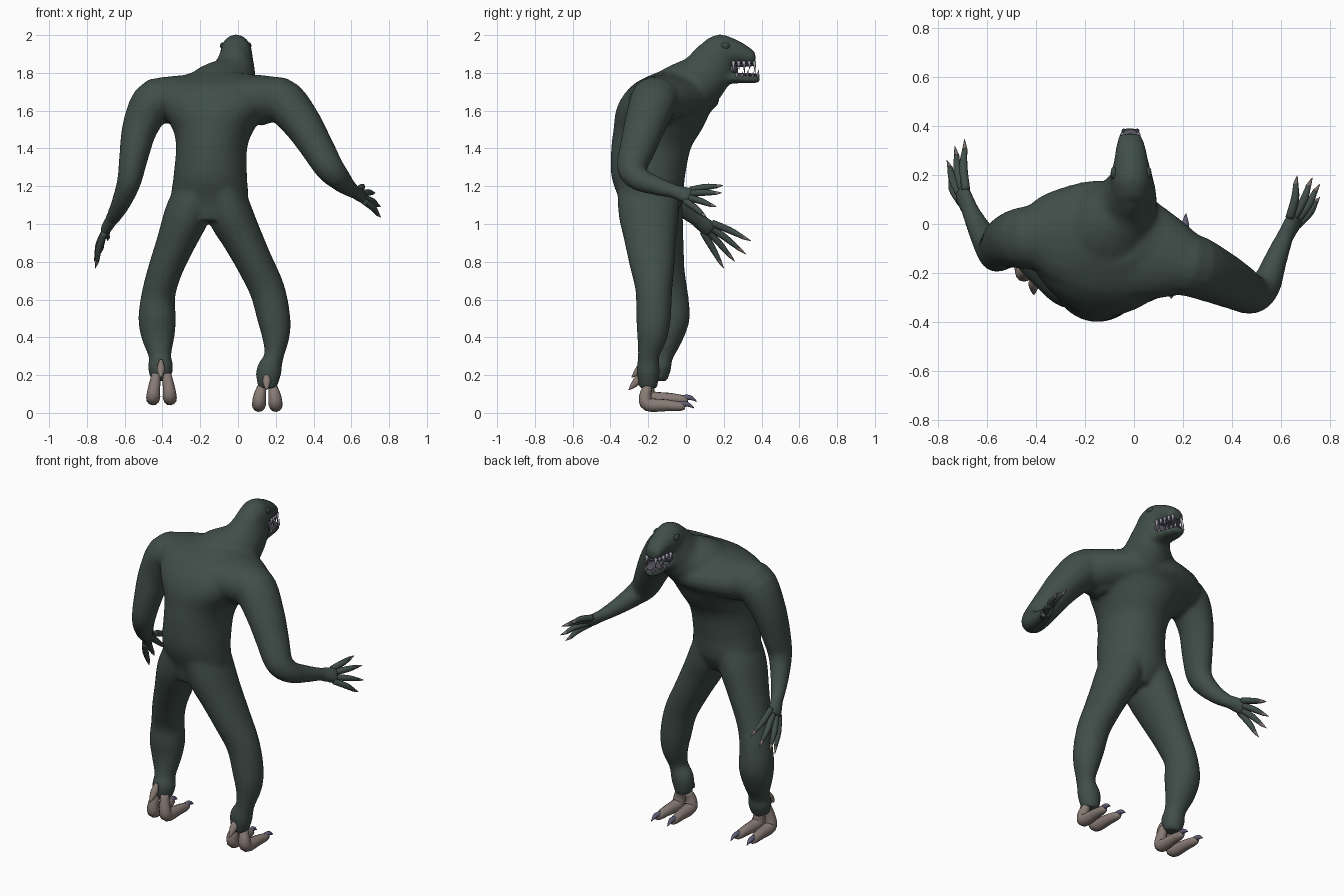
import bpy, bmesh, math
from mathutils import Vector


def material(name, rgb):
    m = bpy.data.materials.new(name)
    m.diffuse_color = (*rgb, 1)
    return m


SKIN = material("dark green skin", (0.052, 0.076, 0.066))
EYE = material("eye green", (0.042, 0.062, 0.054))
FOOT = material("foot brown", (0.25, 0.2, 0.178))
CLAW = material("toe claw purple grey", (0.12, 0.11, 0.18))
NAIL = material("finger claw brown", (0.2, 0.16, 0.14))
TEETH = material("teeth", (0.36, 0.34, 0.43))
MOUTH = material("mouth lining", (0.1, 0.09, 0.12))


def spline(pts, steps):
    """Catmull-Rom through rows of (x, y, z, a, b)."""
    p = [Vector(q if len(q) == 5 else (*q, q[3])) for q in pts]
    out = []
    for i in range(len(p) - 1):
        p0, p1, p2, p3 = p[max(i - 1, 0)], p[i], p[i + 1], p[min(i + 2, len(p) - 1)]
        for s in range(steps):
            t = s / steps
            out.append(0.5 * (2 * p1 + (p2 - p0) * t + (2 * p0 - 5 * p1 + 4 * p2 - p3) * t * t
                              + (3 * p1 - p0 - 3 * p2 + p3) * t ** 3))
    return out + [p[-1]]


def tube(bm, pts, ref=(1, 0, 0), sides=16, steps=4, normal=None):
    """Loft elliptical rings along a path, closed at both ends."""
    rows = spline(pts, steps)
    c = [Vector(r[:3]) for r in rows]
    side = Vector(ref)
    rings = []
    for i, r in enumerate(rows):
        t = Vector(normal) if normal else c[min(i + 1, len(c) - 1)] - c[max(i - 1, 0)]
        t.normalize()
        side = (side - t * side.dot(t)).normalized()
        up = t.cross(side)
        a, b = max(r[3], 0.001), max(r[4], 0.001)
        rings.append([bm.verts.new(c[i] + side * a * math.cos(k * math.tau / sides)
                                   + up * b * math.sin(k * math.tau / sides)) for k in range(sides)])
    for lo, hi in zip(rings, rings[1:]):
        for k in range(sides):
            n = (k + 1) % sides
            bm.faces.new((lo[k], lo[n], hi[n], hi[k]))
    bm.faces.new(rings[0][::-1])
    bm.faces.new(rings[-1])


def ball(bm, centre, size):
    made = bmesh.ops.create_uvsphere(bm, u_segments=16, v_segments=10, radius=1)["verts"]
    for v in made:
        v.co = Vector(centre) + Vector([v.co[i] * size[i] for i in range(3)])


def finish(bm, name, mat):
    bmesh.ops.recalc_face_normals(bm, faces=bm.faces)
    me = bpy.data.meshes.new(name)
    bm.to_mesh(me)
    bm.free()
    me.materials.append(mat)
    me.polygons.foreach_set("use_smooth", [True] * len(me.polygons))
    ob = bpy.data.objects.new(name, me)
    bpy.context.collection.objects.link(ob)
    return ob


# Body: torso, shoulders, neck, head, limbs, fused into one skin
body = bmesh.new()
tube(body, [(-.15, -.2, 1.02, .11, .13), (-.15, -.185, 1.12, .2, .165), (-.147, -.2, 1.25, .195, .195),
            (-.14, -.185, 1.4, .188, .212), (-.13, -.15, 1.5, .215, .235), (-.125, -.12, 1.6, .285, .25),
            (-.12, -.09, 1.68, .325, .24), (-.11, -.07, 1.75, .28, .19), (-.1, -.05, 1.8, .15, .11)],
     ref=(1, -.17, 0), sides=28, normal=(0, 0, 1))
# chest and shoulder girdle
tube(body, [(-.43, -.05, 1.66, .12, .11), (-.33, -.05, 1.665, .19, .12), (-.12, -.07, 1.67, .25, .125),
            (.1, -.13, 1.665, .185, .125), (.22, -.165, 1.655, .13, .12)], ref=(0, 1, 0), sides=20)
tube(body, [(-.1, -.07, 1.64, .22, .18), (-.09, -.01, 1.69, .2, .17), (-.03, .09, 1.775, .13, .138),
            (-.01, .16, 1.87, .092, .12), (-.01, .19, 1.9, .085, .09)], sides=20)
tube(body, [(-.01, .1, 1.9, .075, .075), (-.01, .18, 1.905, .085, .1), (-.012, .27, 1.908, .068, .067),
            (-.014, .33, 1.89, .057, .05), (-.016, .368, 1.876, .042, .032)], sides=20, normal=(0, 1, 0))
tube(body, [(-.01, .15, 1.775, .075, .05), (-.01, .25, 1.775, .064, .032), (-.014, .33, 1.768, .056, .024),
            (-.016, .392, 1.768, .036, .02)], sides=20, normal=(0, 1, 0))
# legs
tube(body, [(-.22, -.19, 1.18, .11, .16), (-.27, -.178, 1.05, .12, .163), (-.33, -.15, .9, .103, .14),
            (-.388, -.12, .75, .091, .115), (-.422, -.09, .62, .09, .102), (-.428, -.085, .5, .1, .105),
            (-.423, -.1, .4, .088, .083), (-.413, -.13, .3, .06, .062), (-.41, -.145, .24, .068, .068),
            (-.41, -.15, .17, .05, .05)], sides=20)
tube(body, [(-.08, -.2, 1.18, .11, .165), (-.04, -.197, 1.05, .12, .16), (.02, -.19, .93, .108, .14),
            (.085, -.18, .8, .098, .122), (.155, -.17, .65, .094, .098), (.19, -.172, .5, .088, .092),
            (.2, -.18, .4, .073, .08), (.19, -.198, .3, .052, .057), (.163, -.2, .22, .068, .062),
            (.155, -.2, .13, .05, .048)], sides=20)
# arms
tube(body, [(-.28, -.06, 1.63, .13, .12), (-.43, -.055, 1.655, .13, .12), (-.515, -.07, 1.52, .11, .097),
            (-.553, -.1, 1.35, .095, .077), (-.578, -.105, 1.22, .077, .064), (-.625, -.03, 1.1, .052, .05),
            (-.67, .06, 1.02, .036, .036)], ref=(0, 1, 0))
tube(body, [(.08, -.15, 1.63, .13, .12), (.22, -.165, 1.66, .13, .12), (.33, -.21, 1.545, .115, .105),
            (.41, -.25, 1.42, .1, .09), (.482, -.285, 1.3, .082, .078), (.535, -.25, 1.24, .065, .063),
            (.575, -.15, 1.2, .05, .048), (.615, -.05, 1.17, .036, .036)], ref=(0, 1, 0))

# Hands: palm in the body skin, separate fingers and nails
fingers, nails = bmesh.new(), bmesh.new()
HANDS = [
    ((-.655, .03, 1.045), (-.705, .135, .965),
     [(-.69, .345, .91), (-.73, .318, .84), (-.762, .26, .80), (-.755, .2, .765)]),
    ((.605, -.07, 1.175), (.66, .03, 1.145),
     [(.665, .197, 1.205), (.727, .19, 1.165), (.757, .163, 1.09), (.757, .11, 1.035)]),
]
for wrist, palm, tips in HANDS:
    wrist, palm = Vector(wrist), Vector(palm)
    spread = (Vector(tips[0]) - Vector(tips[3])).normalized()
    mid = wrist.lerp(palm, .6)
    tube(body, [(*wrist, .036, .034), (*mid, .046, .032), (*palm, .05, .028)], ref=spread)
    for k, tip in enumerate(tips):
        tip = Vector(tip)
        base = palm + spread * (.036 - .024 * k) - (palm - wrist) * .2
        knuckle = base.lerp(tip, .45) + Vector((math.copysign(.008, tip.x), 0, .004))
        end = base.lerp(tip, .8)
        tube(fingers, [(*base, .018), (*knuckle, .0175), (*end, .0105)], ref=(0, 0, 1), sides=10)
        tube(nails, [(*knuckle.lerp(end, .8), .009), (*end, .0107), (*tip, .001)], ref=(0, 0, 1), sides=8)
finish(fingers, "fingers", SKIN)
finish(nails, "finger_claws", NAIL)

skin = finish(body, "body", SKIN)
remesh = skin.modifiers.new("fuse", "REMESH")
remesh.mode = "VOXEL"
remesh.voxel_size = .012
remesh.use_smooth_shade = True
smooth = skin.modifiers.new("soften", "SMOOTH")
smooth.factor = .5
smooth.iterations = 9
bpy.context.view_layer.objects.active = skin
skin.select_set(True)
bpy.ops.object.convert(target="MESH")

# Feet: two toes with claws and a heel spur each
feet, claws = bmesh.new(), bmesh.new()
for x, y, z, lift in ((.155, 0, 0, 0), (-.405, .015, .035, .03)):
    for s in (-1, 1):
        tube(feet, [(x + s * .028, y - .2, z + .14 + lift, .024), (x + s * .04, y - .215, z + .09, .033),
                    (x + s * .044, y - .2, z + .045, .037), (x + s * .048, y - .1, z + .04, .031),
                    (x + s * .052, y - .03, z + .034, .024), (x + s * .053, y - .005, z + .032, .014)], sides=12)
        tube(claws, [(x + s * .052, y - .035, z + .042, .018), (x + s * .054, y + .005, z + .046, .014),
                     (x + s * .056, y + .042, z + .026, .002)], sides=10)
    tube(feet, [(x - .003, y - .235, z + .215 + lift, .008), (x - .003, y - .255, z + .175 + lift, .022),
                (x - .003, y - .28, z + .145 + lift, .016), (x - .003, y - .303, z + .122 + lift, .002)], sides=10)
finish(feet, "feet", FOOT)
finish(claws, "toe_claws", CLAW)

# Mouth lining: tongue side, palate and throat
mouth = bmesh.new()
ball(mouth, (-.013, .315, 1.79), (.05, .072, .009))
ball(mouth, (-.013, .295, 1.842), (.052, .072, .01))
ball(mouth, (-.012, .24, 1.82), (.06, .035, .032))
finish(mouth, "mouth_lining", MOUTH)

# Teeth along both jaws
teeth = bmesh.new()
for s in (-1, 1):
    for i in range(5):
        y = .25 + i * .028
        w = s * (.056 - .0062 * i)
        drop = .055 if i % 2 == 0 else .038
        tube(teeth, [(-.014 + w, y, 1.862, .01), (-.014 + w, y + .004, 1.855 - drop, .001)], sides=8, steps=2)
        w = s * (.054 - .0066 * i)
        tube(teeth, [(-.014 + w, y + .018, 1.778, .009), (-.014 + w * 1.05, y + .023, 1.784 + drop * .6, .001)],
             sides=8, steps=2)
finish(teeth, "teeth", TEETH)

# Eyes
eyes = bmesh.new()
for s in (-1, 1):
    ball(eyes, (-.012 + s * .07, .208, 1.943), (.013, .026, .018))
finish(eyes, "eyes", EYE)
